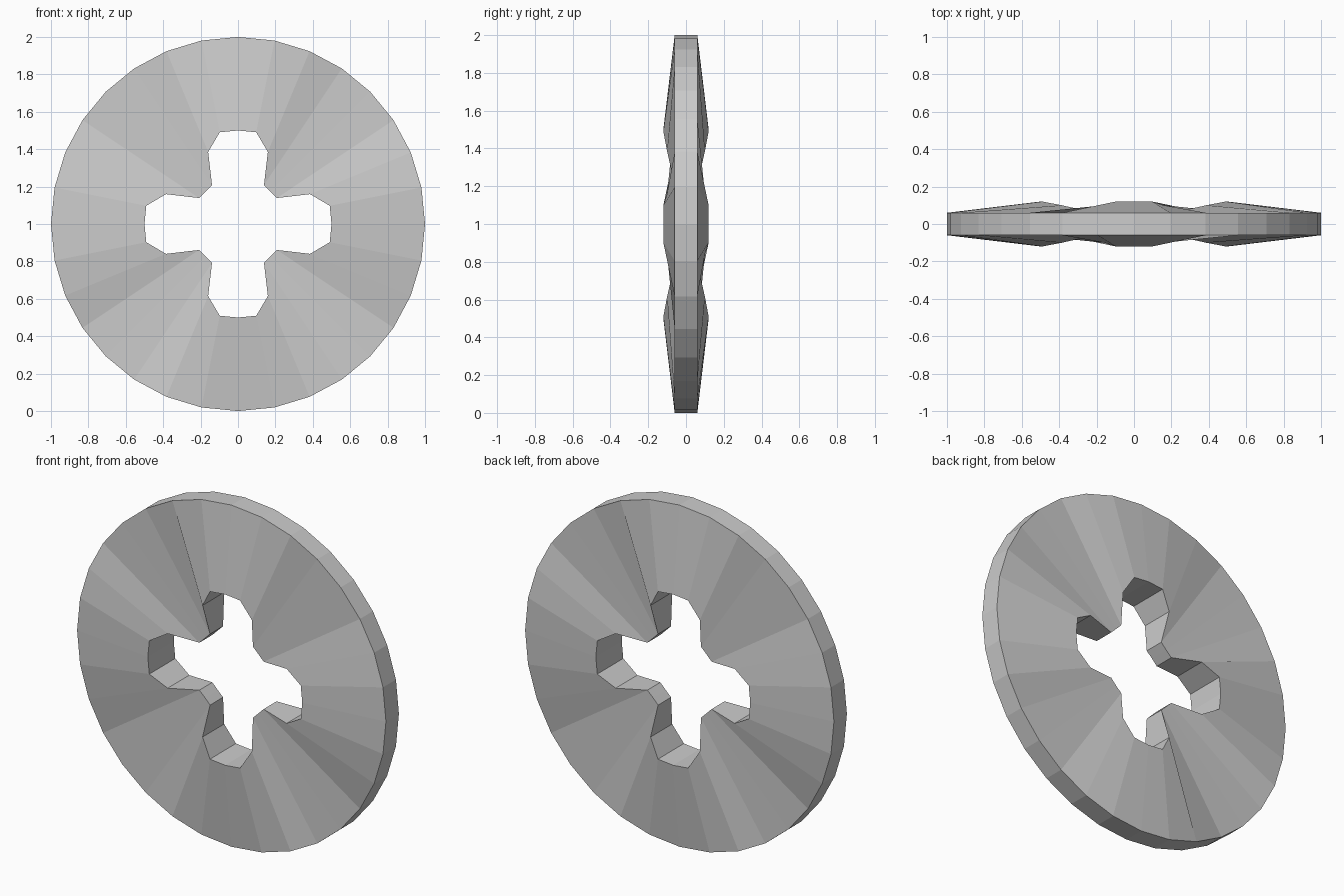
import bpy, bmesh
from math import sin, cos, tau

if "Cube" in bpy.data.objects:
    bpy.data.objects.remove(bpy.data.objects["Cube"])

SEGMENTS = 32
OUTER_RADIUS, OUTER_HALF = 1.0, 0.06
# inner radius for one quarter of the cross-shaped hole, repeated four times
HOLE_RADII = [0.5, 0.5, 0.417, 0.25, 0.245, 0.25, 0.417, 0.5]
TAPER = 0.24  # half thickness at the hole grows with its radius

bm = bmesh.new()


def point(radius, y, i):
    a = tau * i / SEGMENTS
    return bm.verts.new((radius * sin(a), y, 1 + radius * cos(a)))


# closed four-point cross-section at each angle
sections = []
for i in range(SEGMENTS):
    r = HOLE_RADII[i % len(HOLE_RADII)]
    sections.append([
        point(r, -r * TAPER, i),
        point(OUTER_RADIUS, -OUTER_HALF, i),
        point(OUTER_RADIUS, OUTER_HALF, i),
        point(r, r * TAPER, i),
    ])

# front, rim, back and hole walls
for i in range(SEGMENTS):
    a, b = sections[i], sections[(i + 1) % SEGMENTS]
    for k in range(4):
        n = (k + 1) % 4
        bm.faces.new((a[k], a[n], b[n], b[k]))

bmesh.ops.recalc_face_normals(bm, faces=bm.faces)
mesh = bpy.data.meshes.new("disc_with_cross_hole")
bm.to_mesh(mesh)
bm.free()
disc = bpy.data.objects.new("disc_with_cross_hole", mesh)
bpy.context.collection.objects.link(disc)
